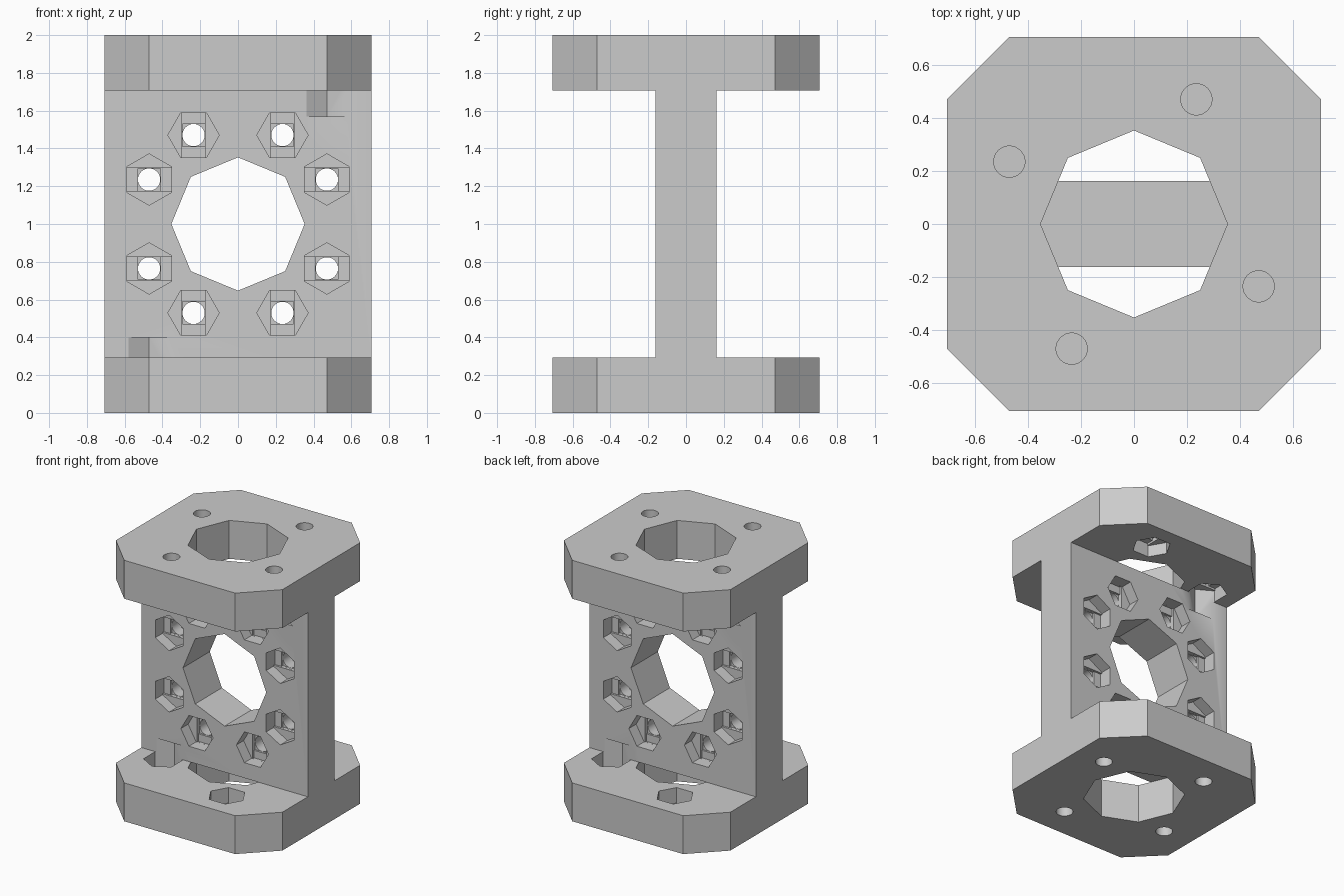
import bpy, bmesh, math
from mathutils import Matrix

if "Cube" in bpy.data.objects:
    bpy.data.objects.remove(bpy.data.objects["Cube"])

U = 1 / 17                      # basic grid unit
H = 12 * U                      # half width of the plates
T = 5 * U                       # plate thickness
W = 2.75 * U                    # half thickness of the web
HEX, FLAT, R = 0.136, 0.1175, 0.06
DEEP, STEP = 0.118, 0.015       # nut pocket depth and ledge height

grey = bpy.data.materials.new("grey")
grey.diffuse_color = (0.6, 0.6, 0.6, 1)
grey.use_nodes = True
grey.node_tree.nodes["Principled BSDF"].inputs["Base Color"].default_value = grey.diffuse_color


def finish(name, bm):
    bmesh.ops.recalc_face_normals(bm, faces=bm.faces)
    me = bpy.data.meshes.new(name)
    bm.to_mesh(me)
    bm.free()
    ob = bpy.data.objects.new(name, me)
    bpy.context.collection.objects.link(ob)
    me.materials.append(grey)
    return ob


def prism(bm, points, lo, hi, matrix):
    verts = [[bm.verts.new(matrix @ Matrix.Translation((x, y, z)).translation)
              for x, y in points] for z in (lo, hi)]
    n = len(points)
    bm.faces.new(verts[0][::-1])
    bm.faces.new(verts[1])
    for i in range(n):
        j = (i + 1) % n
        bm.faces.new((verts[0][i], verts[0][j], verts[1][j], verts[1][i]))


def ngon(n, r, cx=0, cy=0, turn=0):
    return [(cx + r * math.cos(turn + 2 * math.pi * i / n),
             cy + r * math.sin(turn + 2 * math.pi * i / n)) for i in range(n)]


def box(hx, hy, cx, cy):
    return [(cx - hx, cy - hy), (cx + hx, cy - hy), (cx + hx, cy + hy), (cx - hx, cy + hy)]


# I-shaped body: profile extruded along x, plate corners chamfered
bm = bmesh.new()
half = [(H, 0), (H, T), (W, T), (W, 2 - T), (H, 2 - T), (H, 2)]
profile = half + [(-y, z) for y, z in reversed(half)]
along_x = Matrix(((0, 0, 1, 0), (1, 0, 0, 0), (0, 1, 0, 0), (0, 0, 0, 1)))
prism(bm, profile, -H, H, along_x)
corners = [e for e in bm.edges
           if all(abs(abs(v.co.y) - H) < 1e-4 for v in e.verts)
           and abs(e.verts[0].co.z - e.verts[1].co.z) > 0.1]
bmesh.ops.bevel(bm, geom=corners, offset=4 * U, segments=1, affect='EDGES')
body = finish("bracket_body", bm)

# Cutter layers: each holds separate, non-touching prisms
hexes, slots, squares, holes, openings = (bmesh.new() for _ in range(5))
ID = Matrix()
# Local +z of each web frame points out of that face
front = Matrix.Translation((0, -W, 1)) @ Matrix.Rotation(math.pi / 2, 4, 'X')
back = Matrix.Rotation(math.pi, 4, 'Z') @ front
top_in = Matrix.Translation((0, 0, 2 - T)) @ Matrix.Rotation(math.pi, 4, 'X')
low_in = Matrix.Translation((0, 0, T))


def pocket(m, cx, cy, out, ledges=True):
    """Nut pocket sunk below local z = 0, with two bridging ledges."""
    wide = abs(cx) < abs(cy)
    d = DEEP - 2 * STEP if ledges else DEEP
    prism(hexes, ngon(6, HEX, cx, cy, 0 if wide else math.pi / 2), -d, out, m)
    if ledges:
        sx, sy = (R, FLAT) if wide else (FLAT, R)
        prism(slots, box(sx, sy, cx, cy), -d - STEP, -d + 0.04, m)
        prism(squares, box(R - .0005, R - .0005, cx, cy), -DEEP, -d + 0.02, m)


a, b = 4 * U, 8 * U
ring = [(sx * x, sy * y) for x, y in ((a, b), (b, a)) for sx in (1, -1) for sy in (1, -1)]

# Web: eight bolt holes with nut pockets on both faces
for x, y in ring:
    pocket(front, x, y, 0.05)
    pocket(back, x, y, 0.05)
    prism(holes, ngon(32, R - .001, x, y), -2 * W - 0.05, 0.05, front)

# Plates: four bolt holes each, pockets on the inner faces
plate_ring = [(a, b), (-b, a), (-a, -b), (b, -a)]
for x, y in plate_ring:
    pocket(top_in, x, -y, 0.137)
    pocket(low_in, x, -y, 0.106, False)
    prism(holes, ngon(32, R - .001, x, y), 2 - T + 0.1, 2.05, ID)
    prism(holes, ngon(32, R - .001, x, -y), -0.05, T - 0.1, ID)

# Large octagonal openings through the plates and the web
octagon = ngon(8, 6 * U)
prism(openings, octagon, -0.05, T, ID)
prism(openings, octagon, 2 - T, 2.05, ID)
prism(openings, octagon, -2 * W - 0.05, 0.05, front)

for name, layer in (("opening", openings), ("hex", hexes), ("slot", slots),
                    ("square", squares), ("hole", holes)):
    cutter = finish(name + "_cutter", layer)
    cutter.hide_render = True
    cutter.hide_set(True)
    mod = body.modifiers.new(name, 'BOOLEAN')
    mod.operation = 'DIFFERENCE'
    mod.solver = 'EXACT'
    mod.object = cutter

# Apply the cuts, then smooth only the round bores
bpy.context.view_layer.objects.active = body
body.select_set(True)
for mod in list(body.modifiers):
    bpy.ops.object.modifier_apply(modifier=mod.name)
bpy.ops.object.shade_smooth_by_angle(angle=math.radians(30))
